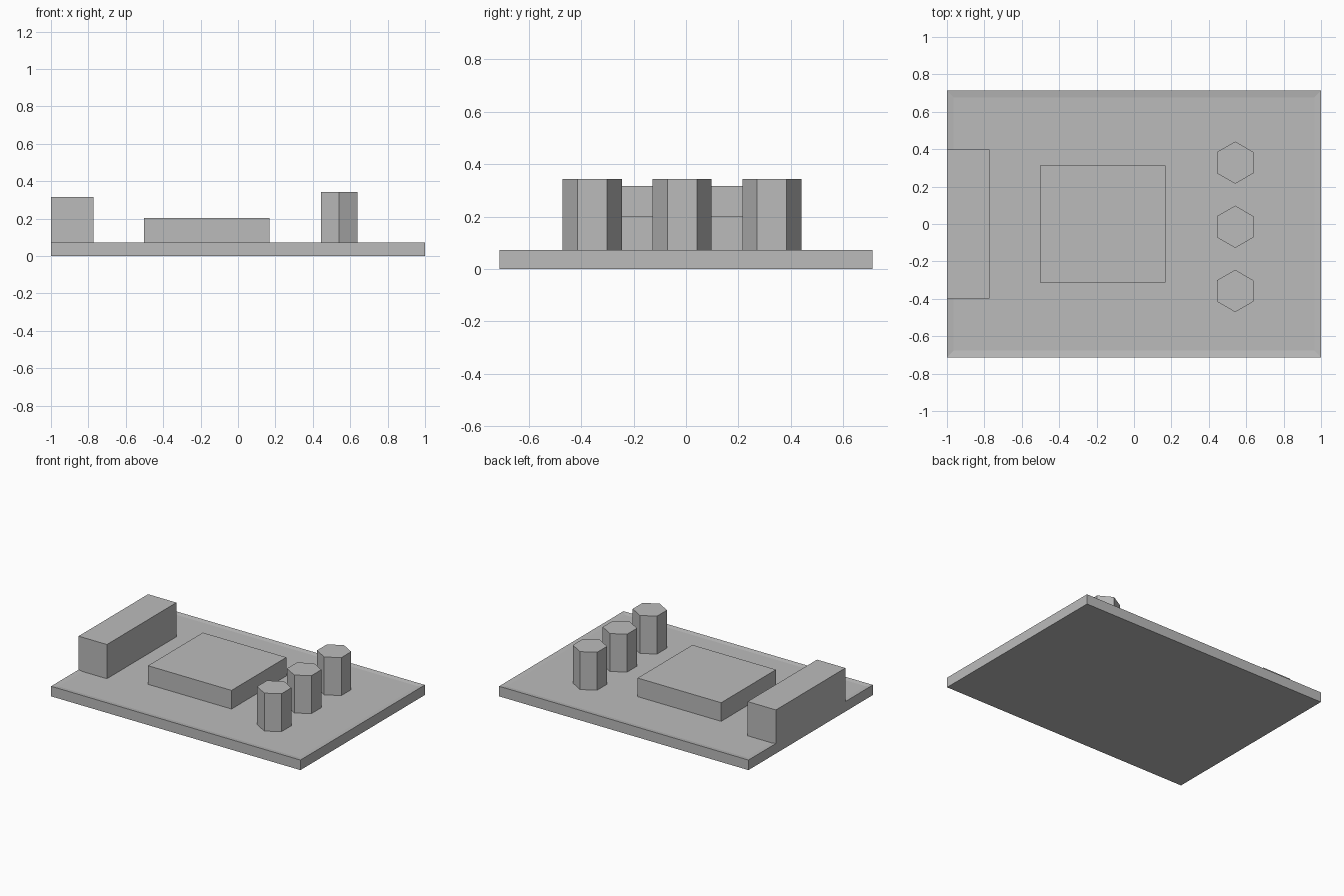
import bpy, bmesh, math
from mathutils import Matrix, Vector

default_cube = bpy.data.objects.get("Cube")
if default_cube:
    bpy.data.objects.remove(default_cube, do_unlink=True)

TOP = 0.073          # height of the board's rim
FLOOR = TOP - 0.005  # shallow recessed face inside the rim

grey = bpy.data.materials.new("plain grey")
grey.use_nodes = True
colour = (0.5, 0.5, 0.5, 1)
grey.diffuse_color = colour
grey.node_tree.nodes["Principled BSDF"].inputs["Base Color"].default_value = colour


def add_object(name, bm):
    mesh = bpy.data.meshes.new(name)
    bm.to_mesh(mesh)
    bm.free()
    mesh.materials.append(grey)
    obj = bpy.data.objects.new(name, mesh)
    bpy.context.collection.objects.link(obj)
    return obj


def box(low, high):
    low, high = Vector(low), Vector(high)
    bm = bmesh.new()
    place = Matrix.Translation((low + high) / 2) @ Matrix.Diagonal((high - low).to_4d())
    bmesh.ops.create_cube(bm, size=1, matrix=place)
    bm.normal_update()
    return bm


# Board with a thin rim around a slightly sunken top
board = box((-1, -0.713, 0), (1, 0.713, TOP))
top_face = max(board.faces, key=lambda f: f.normal.z)
bmesh.ops.inset_region(board, faces=[top_face], thickness=0.05)
for vert in top_face.verts:
    vert.co.z = FLOOR
add_object("board", board)

# Flat chip and edge connector
add_object("chip", box((-0.502, -0.314, FLOOR), (0.168, 0.314, 0.203)))
add_object("connector", box((-1, -0.398, FLOOR), (-0.773, 0.398, 0.316)))

# Row of hexagonal capacitors, corners pointing along y
height = 0.343 - FLOOR
for place, y in (("front", -0.358), ("middle", -0.015), ("back", 0.328)):
    bm = bmesh.new()
    turn = Matrix.Translation((0.541, y, FLOOR + height / 2)) @ Matrix.Rotation(math.radians(0), 4, "Z")
    bmesh.ops.create_cone(bm, cap_ends=True, segments=6, radius1=0.113,
                          radius2=0.113, depth=height, matrix=turn)
    # Make sure a corner, not a flat, points along y
    reach = max(v.co.y for v in bm.verts) - y
    if reach < 0.11:
        bmesh.ops.rotate(bm, verts=bm.verts, cent=(0.541, y, 0),
                         matrix=Matrix.Rotation(math.radians(30), 3, "Z"))
    add_object(place + "_capacitor", bm)
